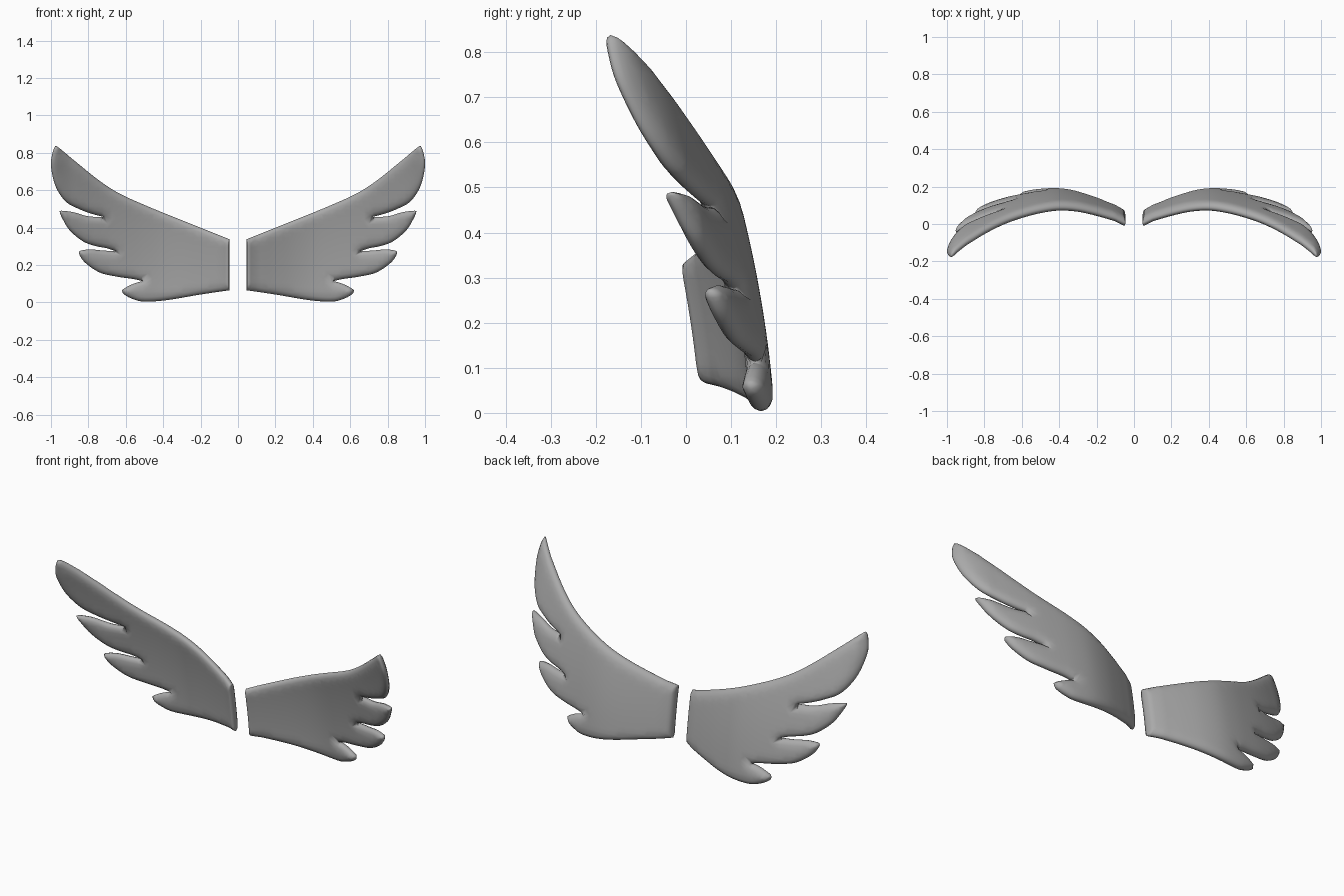
import bpy, bmesh, math
from mathutils import Vector
from mathutils.geometry import delaunay_2d_cdt, intersect_point_line

if "Cube" in bpy.data.objects:
    bpy.data.objects.remove(bpy.data.objects["Cube"])

ROOT_X = 0.045      # inner end of each wing
HALF_THICK = 0.027
RIM = 0.042         # width of the rounded rim

# Outline in x, z as smooth strips which meet at corners (tips, notches, root)
STRIPS = [
    [(.045, .065), (.2, .042), (.38, .012), (.50, .004), (.56, .017), (.605, .04),
     (.62, .064), (.58, .09), (.54, .106), (.51, .113)],                       # lowest feather
    [(.51, .113), (.56, .125), (.65, .138), (.74, .16), (.815, .21), (.848, .255),
     (.845, .275), (.79, .283), (.72, .277), (.655, .274)],                    # second feather
    [(.655, .274), (.70, .289), (.765, .302), (.83, .327), (.90, .385), (.94, .45),
     (.953, .482), (.945, .49), (.88, .482), (.80, .46), (.72, .457)],         # third feather
    [(.72, .457), (.78, .473), (.845, .497), (.92, .538), (.975, .62), (1.0, .73),
     (.99, .805), (.976, .838)],                                             # main feather underside
    [(.976, .838), (.955, .825), (.87, .754), (.74, .65), (.63, .58), (.47, .508),
     (.257, .422), (.045, .337)],                                            # leading edge
    [(.045, .337), (.045, .20), (.045, .065)],                               # root end
]
# Sweep of the wing in depth, as x, y
SWEEP = [(0, .02), (.05, .055), (.1, .085), (.2, .122), (.3, .153), (.4, .169), (.5, .166),
         (.6, .152), (.7, .132), (.8, .105), (.9, .073), (.95, .048), (1.0, .015), (1.05, -.02)]


def catmull(pts, i, t):
    p0, p1 = pts[max(i - 1, 0)], pts[i]
    p2, p3 = pts[i + 1], pts[min(i + 2, len(pts) - 1)]
    return 0.5 * (2 * p1 + (p2 - p0) * t + (2 * p0 - 5 * p1 + 4 * p2 - p3) * t * t
                  + (3 * p1 - p0 - 3 * p2 + p3) * t ** 3)


def make_outline():
    out = []
    for strip in STRIPS:
        pts = [Vector(p) for p in strip]
        for i in range(len(pts) - 1):
            n = max(2, round((pts[i + 1] - pts[i]).length / 0.014))
            out += [catmull(pts, i, k / n) for k in range(n)]
    return out


def depth(x, z):
    pts = [Vector(p) for p in SWEEP]
    i = max(k for k in range(len(pts) - 1) if pts[k].x <= x)
    y = catmull(pts, i, (x - pts[i].x) / (pts[i + 1].x - pts[i].x)).y
    return y - 0.07 * z - 0.2 * z * z


outline = make_outline()
edges = [(p, outline[(i + 1) % len(outline)]) for i, p in enumerate(outline)]


def edge_distance(p, skip_root=False):
    best = 9.0
    for a, b in edges:
        if skip_root and a.x < ROOT_X + .001 and b.x < ROOT_X + .001:
            continue
        q, t = intersect_point_line(p, a, b)
        q = a if t <= 0 else b if t >= 1 else q
        best = min(best, (p - q.to_2d()).length)
    return best


def inside(p):
    hit = False
    for a, b in edges:
        if (a.y > p.y) != (b.y > p.y) and p.x < a.x + (p.y - a.y) * (b.x - a.x) / (b.y - a.y):
            hit = not hit
    return hit


def thickness(p):
    # Rounded rim, tighter on the root end
    d = min(edge_distance(p, True) / RIM, (p.x - ROOT_X) / 0.012, 1)
    return HALF_THICK * math.sqrt(max(0, 1 - (1 - d) ** 2))


# Inner points: rings following the rim, then a regular grid
inner = []
for ring in (0.004, 0.012, 0.024):
    for i, p in enumerate(outline):
        tangent = (outline[(i + 1) % len(outline)] - outline[i - 1]).normalized()
        q = p + Vector((-tangent.y, tangent.x)) * ring
        if inside(q) and edge_distance(q) > ring * 0.93:
            inner.append(q)
for i in range(42):
    for j in range(36):
        q = Vector((0.05 + i * 0.024, 0.01 + j * 0.024))
        if inside(q) and edge_distance(q) > 0.034:
            inner.append(q)

n = len(outline)
flat, _, tris, *_ = delaunay_2d_cdt(outline + inner, [], [list(range(n))], 1, 1e-5)
half = [0 if edge_distance(p) < 1e-4 else thickness(p) for p in flat]

grey = bpy.data.materials.new("feather_grey")
grey.diffuse_color = (0.4, 0.4, 0.4, 1)
grey.use_nodes = True
grey.node_tree.nodes["Principled BSDF"].inputs["Base Color"].default_value = grey.diffuse_color


def make_wing(name, side):
    bm = bmesh.new()
    front, back = [], []
    for p, h in zip(flat, half):
        y = depth(p.x, p.y)
        v = bm.verts.new((side * p.x, y - h, p.y))
        front.append(v)
        back.append(bm.verts.new((side * p.x, y + h, p.y)) if h else v)
    for f in tris:
        bm.faces.new([front[i] for i in f])
        if any(half[i] for i in f):
            bm.faces.new([back[i] for i in reversed(f)])
    bmesh.ops.recalc_face_normals(bm, faces=bm.faces)
    mesh = bpy.data.meshes.new(name)
    bm.to_mesh(mesh)
    bm.free()
    mesh.materials.append(grey)
    mesh.shade_smooth()
    obj = bpy.data.objects.new(name, mesh)
    bpy.context.collection.objects.link(obj)


make_wing("right_wing", 1)
make_wing("left_wing", -1)
